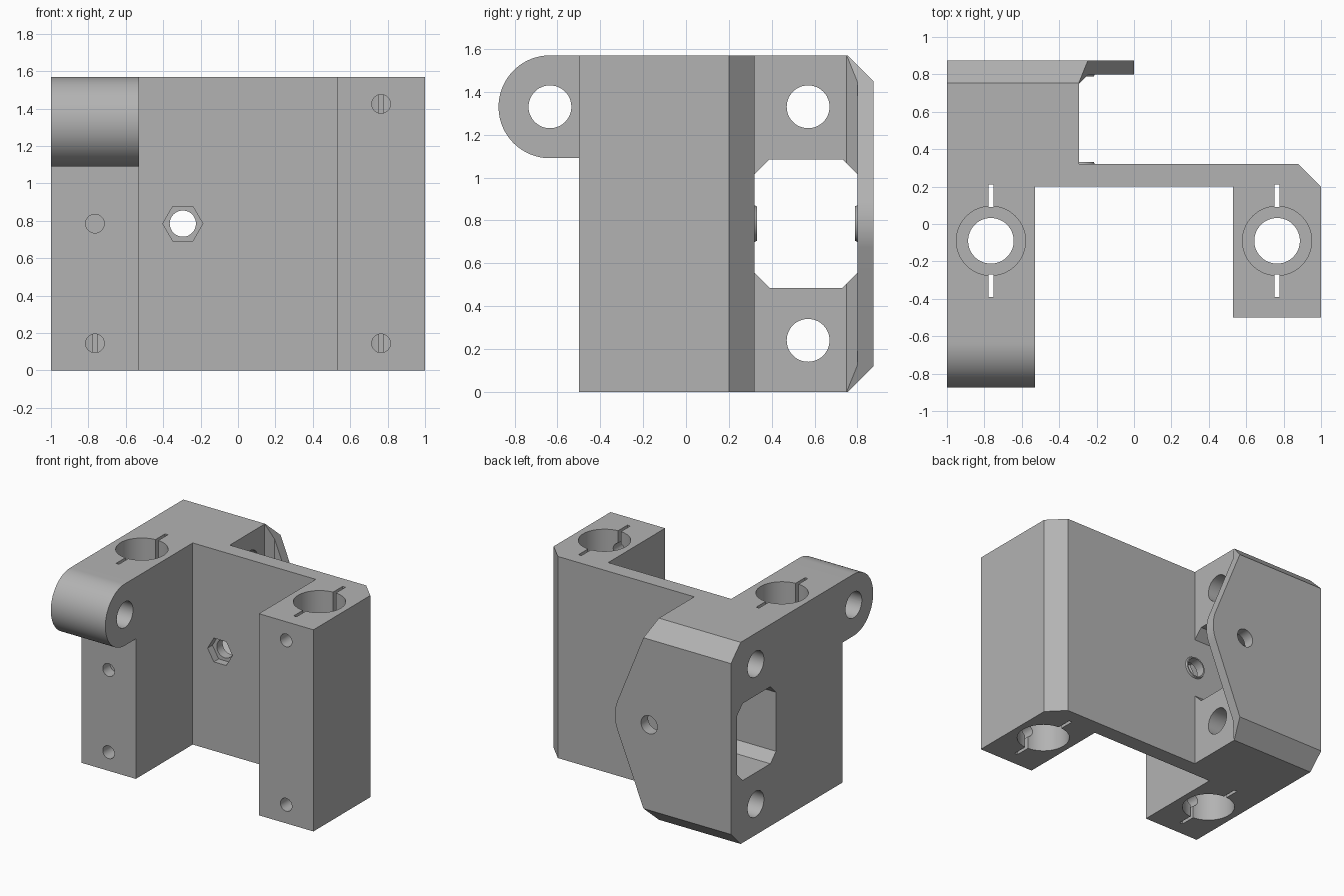
import bpy
import bmesh
import math
from mathutils import Vector

cube = bpy.data.objects.get("Cube")
if cube:
    bpy.data.objects.remove(cube, do_unlink=True)

HEIGHT = 1.57
MID = HEIGHT / 2
BOLT_X = -0.295
BORE_Y = -0.09

grey = bpy.data.materials.new("plain grey")
grey.use_nodes = True
colour = (0.45, 0.45, 0.45, 1)
grey.diffuse_color = colour
grey.node_tree.nodes["Principled BSDF"].inputs["Base Color"].default_value = colour

# Maps (profile u, profile v, extrusion w) to x, y, z for each axis
AXES = {
    "x": lambda u, v, w: (w, u, v),
    "y": lambda u, v, w: (u, w, v),
    "z": lambda u, v, w: (u, v, w),
}


def loft(name, axis, start, low, end, high):
    """Solid between two matching outlines at two positions on an axis."""
    place = AXES[axis]
    bm = bmesh.new()
    a = [bm.verts.new(place(u, v, low)) for u, v in start]
    b = [bm.verts.new(place(u, v, high)) for u, v in end]
    bm.faces.new(a)
    bm.faces.new(b)
    for i in range(len(a)):
        j = (i + 1) % len(a)
        bm.faces.new((a[i], a[j], b[j], b[i]))
    bmesh.ops.recalc_face_normals(bm, faces=bm.faces)
    mesh = bpy.data.meshes.new(name)
    bm.to_mesh(mesh)
    bm.free()
    obj = bpy.data.objects.new(name, mesh)
    bpy.context.collection.objects.link(obj)
    mesh.materials.append(grey)
    return obj


def prism(name, axis, outline, low, high):
    return loft(name, axis, outline, low, outline, high)


def arc(u, v, r, first, last, steps):
    angles = [math.radians(first + (last - first) * i / steps) for i in range(steps + 1)]
    return [(u + r * math.cos(t), v + r * math.sin(t)) for t in angles]


def circle(u, v, r, sides=48):
    return arc(u, v, r, 0, 360, sides)[:-1]


def rect(u0, v0, u1, v1):
    return [(u0, v0), (u1, v0), (u1, v1), (u0, v1)]


def combine(tool, operation="DIFFERENCE"):
    """Boolean the tool into the bracket, then discard it."""
    tool.hide_render = True
    mod = bracket.modifiers.new("boolean", "BOOLEAN")
    mod.operation = operation
    mod.solver = "EXACT"
    mod.object = tool
    bpy.context.view_layer.objects.active = bracket
    bpy.ops.object.modifier_apply(modifier=mod.name)
    bpy.data.objects.remove(tool, do_unlink=True)


# Main bracket from its plan outline
plan = [(-1, -0.5), (-0.53, -0.5), (-0.53, 0.2), (0.53, 0.2), (0.53, -0.5),
        (1, -0.5), (1, 0.2), (0.88, 0.32), (BOLT_X, 0.32), (BOLT_X, 0.75),
        (-0.245, 0.8), (0.03, 0.8), (0.03, 0.875), (-1, 0.875)]
bracket = prism("bracket", "z", plan, 0, HEIGHT)

# Rounded hinge lug on the front
lug = arc(-0.635, 1.33, 0.24, 90, 270, 48) + [(-0.45, 1.09), (-0.45, HEIGHT)]
combine(prism("hinge_lug", "x", lug, -1, -0.53), "UNION")

# Rear flap with slanted edges and a rounded tip
tip = arc(-0.3, MID, 0.3, -22.6, 22.6, 24)
slope = (tip[-1][0] - BOLT_X) / (HEIGHT - tip[-1][1])
over = 0.05
edge_x = BOLT_X - slope * over
outside = [(edge_x, -over)] + tip + [(edge_x, HEIGHT + over), (0.2, HEIGHT + over), (0.2, -over)]
combine(prism("tip_cutter", "y", outside, 0.6, 1))

# Chamfers along the top and bottom rear edges
for z, s in ((HEIGHT, 1), (0, -1)):
    wedge = [(0.705, z + s * 0.05), (0.925, z - s * 0.17), (0.925, z + s * 0.05)]
    combine(prism("edge_cutter", "x", wedge, -1.1, 0.2))

# Eight-sided window through the rear block
c = 0.07
y0, y1, z0, z1 = 0.32, 0.8, 0.485, 1.085
window = [(y0 + c, z0), (y1 - c, z0), (y1, z0 + c), (y1, z1 - c),
          (y1 - c, z1), (y0 + c, z1), (y0, z1 - c), (y0, z0 + c)]
combine(prism("window_cutter", "x", window, -1.1, -0.2))

# Tapered washers facing each other around the clamp bolt
wide, narrow = circle(BOLT_X, MID, 0.09), circle(BOLT_X, MID, 0.08)
combine(loft("front_washer", "y", wide, 0.31, narrow, 0.332), "UNION")
combine(loft("rear_washer", "y", narrow, 0.788, wide, 0.81), "UNION")

# Clamp bolt hole with a nut recess
combine(prism("bolt_cutter", "y", circle(BOLT_X, MID, 0.07), 0.1, 1))
combine(prism("nut_cutter", "y", circle(BOLT_X, MID, 0.107, 6), 0.1, 0.26))

# Cross holes through the rear block and the lug
for y, z, inner in ((0.57, 1.33, -0.2), (0.57, 0.24, -0.2), (-0.635, 1.33, -0.4)):
    combine(prism("cross_hole_cutter", "x", circle(y, z, 0.1), -1.1, inner))

# Rod bores with bearing seats, clamp slots and screw holes
for x in (-0.765, 0.765):
    combine(prism("rod_cutter", "z", circle(x, BORE_Y, 0.122), -0.1, 1.7))
    for low, high in ((-0.1, 0.6), (0.97, 1.7)):
        combine(prism("seat_cutter", "z", circle(x, BORE_Y, 0.185, 64), low, high))
    for y_low, y_high in ((-0.39, -0.27), (0.09, 0.212)):
        slot = rect(x - 0.0125, y_low, x + 0.0125, y_high)
        combine(prism("slot_cutter", "z", slot, -0.1, 1.7))
    screws = [(0.145, -0.2), (MID, -0.41)] if x < 0 else [(0.145, -0.2), (1.425, -0.2)]
    for z, depth in screws:
        combine(prism("screw_cutter", "y", circle(x, z, 0.05, 32), -0.6, depth))

# Smooth the round walls, keep the edges sharp
bpy.ops.object.select_all(action="DESELECT")
bracket.select_set(True)
bpy.context.view_layer.objects.active = bracket
bpy.ops.object.shade_smooth_by_angle(angle=math.radians(20))
